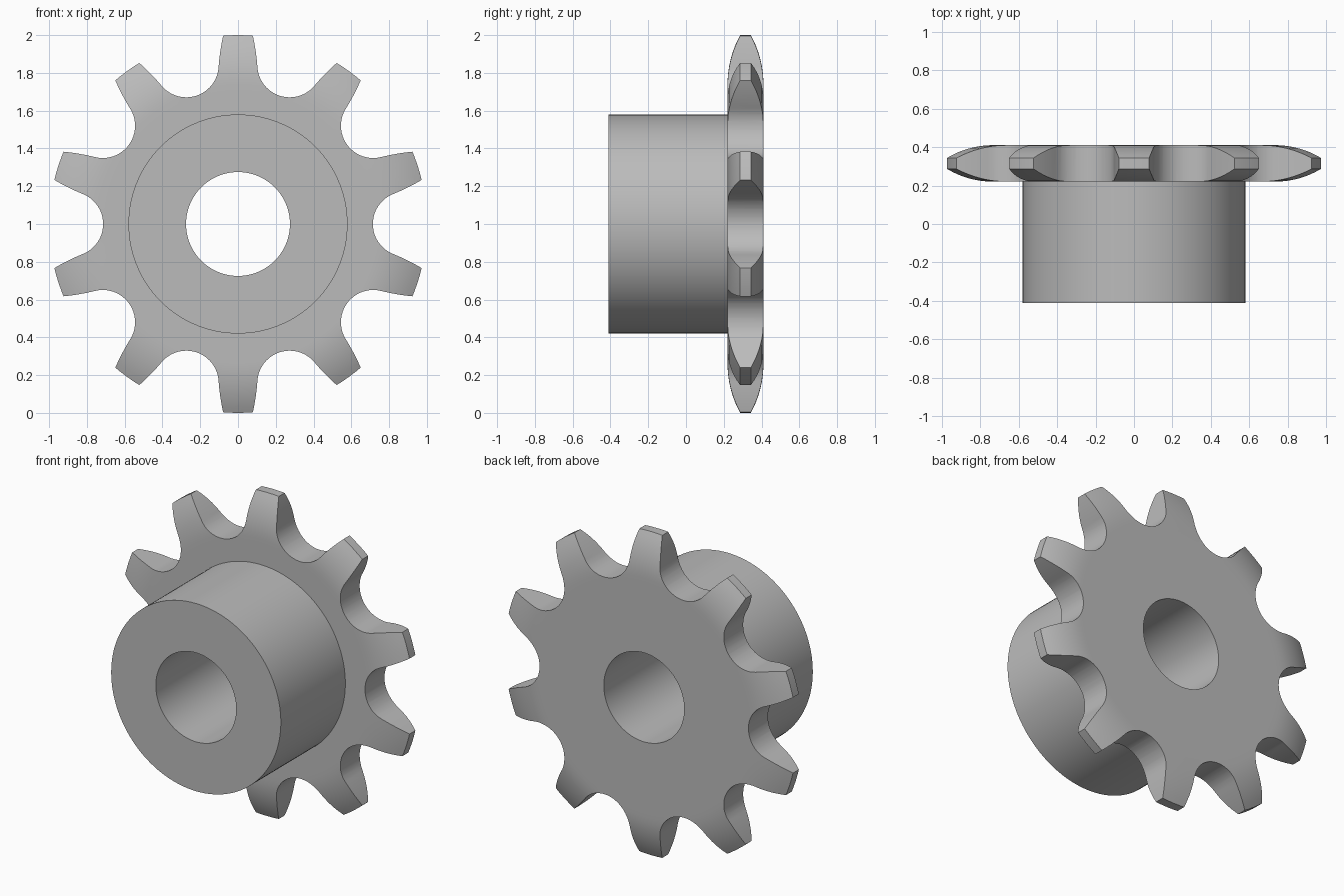
import bpy, bmesh
from math import sin, cos, tau, radians, sqrt
from mathutils import Vector

if "Cube" in bpy.data.objects:
    bpy.data.objects.remove(bpy.data.objects["Cube"])

TEETH = 10
TIP, ROOT, ROLLER = 1.0, 0.714, 0.171
BORE, HUB = 0.275, 0.58
HUB_FRONT, PLATE_FRONT, PLATE_BACK = -0.41, 0.22, 0.41
BEVEL_START, INSET = 0.74, 0.0665      # rounded sides of the teeth
CENTRE_Z = 1.0

metal = bpy.data.materials.new("grey metal")
metal.use_nodes = True
colour = (0.5, 0.5, 0.5, 1)
metal.diffuse_color = colour
metal.node_tree.nodes["Principled BSDF"].inputs["Base Color"].default_value = colour


def make_object(name, bm):
    bmesh.ops.remove_doubles(bm, verts=bm.verts, dist=1e-5)
    bmesh.ops.recalc_face_normals(bm, faces=bm.faces)
    mesh = bpy.data.meshes.new(name)
    bm.to_mesh(mesh)
    bm.free()
    mesh.materials.append(metal)
    obj = bpy.data.objects.new(name, mesh)
    obj.location.z = CENTRE_Z
    bpy.context.collection.objects.link(obj)
    return obj


def bevel_arc(steps=8):
    """Radius and side inset along the rounded tooth side."""
    reach = TIP - BEVEL_START
    big = (reach ** 2 + INSET ** 2) / (2 * INSET)
    for i in range(steps + 1):
        d = reach * i / steps
        yield BEVEL_START + d, big - sqrt(big ** 2 - d ** 2)


def turned_body():
    """Hub, plate and bore revolved about the y axis."""
    arc = list(bevel_arc())
    flat = ROOT - 0.005
    profile = [(BORE, HUB_FRONT), (HUB, HUB_FRONT), (HUB, PLATE_FRONT), (flat, PLATE_FRONT)]
    profile += [(r, PLATE_FRONT + d) for r, d in arc]
    profile += [(r, PLATE_BACK - d) for r, d in reversed(arc)]
    profile += [(flat, PLATE_BACK), (BORE, PLATE_BACK)]
    bm = bmesh.new()
    verts = [bm.verts.new((0, y, r)) for r, y in profile]
    edges = [bm.edges.new((a, b)) for a, b in zip(verts, verts[1:] + verts[:1])]
    bmesh.ops.spin(bm, geom=verts + edges, cent=(0, 0, 0), axis=(0, 1, 0),
                   angle=tau, steps=120)
    return make_object("sprocket", bm)


def half_gap():
    """Half of one tooth gap along +x: roller seat, then convex flank."""
    centre = Vector((ROOT + ROLLER, 0))
    seat_end = radians(68)
    pts = []
    for i in range(13):
        a = seat_end * i / 12
        pts.append(centre + ROLLER * Vector((-cos(a), sin(a))))
    start, tangent = pts[-1], Vector((sin(seat_end), cos(seat_end)))
    corner = TIP * Vector((cos(radians(13.5)), sin(radians(13.5))))
    mid = start + tangent * (corner - start).length / 2
    for i in range(1, 7):
        t = i / 6
        pts.append(start * (1 - t) ** 2 + mid * 2 * t * (1 - t) + corner * t * t)
    pts.append(corner + (corner - mid).normalized() * 0.04)
    return pts


def tooth_cutter():
    """Prism with the toothed outline."""
    half = half_gap()
    gap = [Vector((p.x, -p.y)) for p in reversed(half[1:])] + half
    bm = bmesh.new()
    verts = []
    for k in range(TEETH):
        a = tau * k / TEETH
        for p in gap:
            verts.append(bm.verts.new((p.x * cos(a) - p.y * sin(a), -0.6,
                                       p.x * sin(a) + p.y * cos(a))))
    face = bm.faces.new(verts)
    new = bmesh.ops.extrude_face_region(bm, geom=[face])["geom"]
    bmesh.ops.translate(bm, vec=(0, 1.2, 0),
                        verts=[g for g in new if isinstance(g, bmesh.types.BMVert)])
    return make_object("tooth_outline", bm)


# Trim the turned body to the toothed outline
body = turned_body()
cutter = tooth_cutter()
cutter.hide_render = True
trim = body.modifiers.new("teeth", 'BOOLEAN')
trim.operation = 'INTERSECT'
trim.solver = 'EXACT'
trim.object = cutter

for obj in bpy.context.selected_objects:
    obj.select_set(False)
bpy.context.view_layer.objects.active = body
body.select_set(True)
bpy.ops.object.modifier_apply(modifier=trim.name)
bpy.data.objects.remove(cutter)
bpy.ops.object.shade_smooth_by_angle(angle=radians(30))
